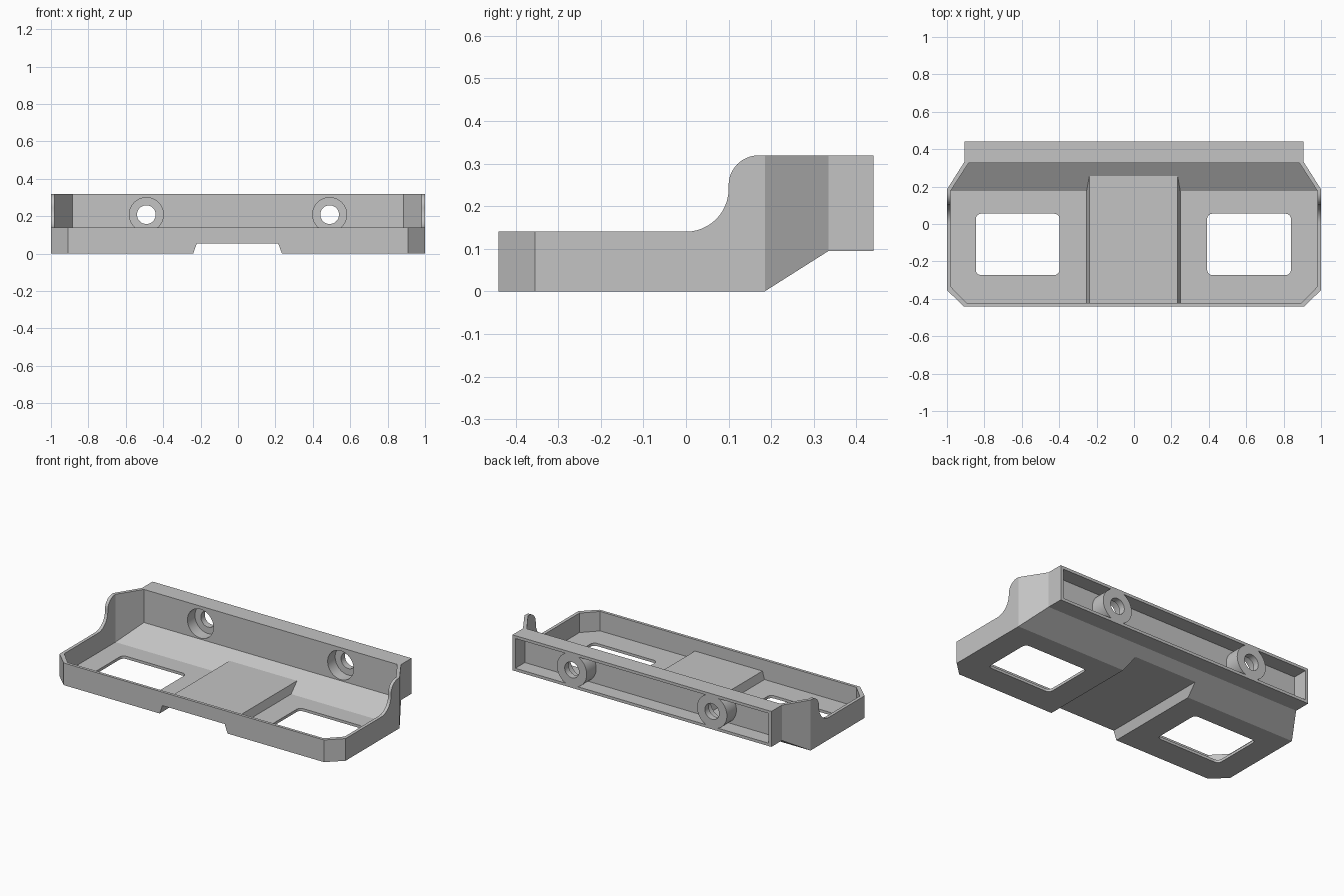
import bpy, bmesh
from math import sin, cos, pi, radians
from mathutils import Vector

cube = bpy.data.objects.get("Cube")
if cube:
    bpy.data.objects.remove(cube, do_unlink=True)

grey = bpy.data.materials.new("plain grey")
grey.use_nodes = True
grey.diffuse_color = (0.55, 0.55, 0.55, 1)
grey.node_tree.nodes["Principled BSDF"].inputs["Base Color"].default_value = grey.diffuse_color


def prism(name, points, axis, low, high):
    """Extrude a flat outline along x (y, z), y (x, z) or z (x, y)."""
    place = {"x": lambda a, b: (low, a, b),
             "y": lambda a, b: (a, low, b),
             "z": lambda a, b: (a, b, low)}[axis]
    bm = bmesh.new()
    face = bm.faces.new([bm.verts.new(place(a, b)) for a, b in points])
    new = bmesh.ops.extrude_face_region(bm, geom=[face])["geom"]
    move = Vector([high - low if axis == c else 0 for c in "xyz"])
    bmesh.ops.translate(bm, vec=move, verts=[v for v in new if isinstance(v, bmesh.types.BMVert)])
    bmesh.ops.recalc_face_normals(bm, faces=bm.faces)
    mesh = bpy.data.meshes.new(name)
    bm.to_mesh(mesh)
    bm.free()
    ob = bpy.data.objects.new(name, mesh)
    bpy.context.collection.objects.link(ob)
    mesh.materials.append(grey)
    return ob


def combine(ob, tool, operation):
    """Apply a boolean and discard the tool."""
    mod = ob.modifiers.new("cut", "BOOLEAN")
    mod.operation, mod.object, mod.solver = operation, tool, "EXACT"
    bpy.context.view_layer.objects.active = ob
    bpy.ops.object.modifier_apply(modifier=mod.name)
    bpy.data.objects.remove(tool, do_unlink=True)


def arc(cx, cy, r, start, end, n=12):
    return [(cx + r * cos(radians(start + (end - start) * i / n)),
             cy + r * sin(radians(start + (end - start) * i / n))) for i in range(n + 1)]


def circle(x, z, r):
    return arc(x, z, r, 0, 352.5, 47)


def mirrored(half):
    return half + [(-x, y) for x, y in reversed(half)]


def rectangle(x0, x1, y0, y1):
    return [(x0, y0), (x1, y0), (x1, y1), (x0, y1)]


def rounded(x0, x1, y0, y1, r):
    return (arc(x1 - r, y1 - r, r, 0, 90, 6) + arc(x0 + r, y1 - r, r, 90, 180, 6)
            + arc(x0 + r, y0 + r, r, 180, 270, 6) + arc(x1 - r, y0 + r, r, 270, 360, 6))


# Outer body: plan outline trimmed by the side profile with curved cheeks
body = prism("mounting_tray", mirrored([(0.91, -0.44), (1, -0.354), (1, 0.185),
                                        (0.905, 0.335), (0.905, 0.44)]), "z", -0.1, 0.5)
side = ([(-0.6, 0), (0.185, 0), (0.335, 0.095), (0.6, 0.095), (0.6, 0.319)]
        + arc(0.17, 0.249, 0.07, 90, 180) + arc(0, 0.24, 0.1, 0, -90) + [(-0.6, 0.14)])
combine(body, prism("side_profile", side, "x", -1.2, 1.2), "INTERSECT")

# Tray cavity with sloping back floor and raised centre
cavity = prism("cavity", mirrored([(0.895, -0.422), (0.98, -0.335), (0.98, 0.178),
                                   (0.885, 0.325)]), "z", -0.1, 0.6)
floor = [(-0.7, 0.017), (0.177, 0.017), (0.325, 0.11), (0.7, 0.11), (0.7, 0.55), (-0.7, 0.55)]
combine(cavity, prism("floor_profile", floor, "x", -1.2, 1.2), "INTERSECT")
hump = [(-0.264, -0.02), (0.258, -0.02), (0.233, 0.067), (-0.239, 0.067)]
combine(cavity, prism("raised_floor", hump, "y", -0.6, 0.6), "DIFFERENCE")
combine(body, cavity, "DIFFERENCE")

# Groove under the raised centre
groove = [(-0.247, -0.02), (0.242, -0.02), (0.215, 0.055), (-0.22, 0.055)]
combine(body, prism("groove", groove, "y", -0.6, 0.6), "DIFFERENCE")

# Floor windows
for x in (-0.622, 0.615):
    window = rounded(x - 0.224, x + 0.224, -0.273, 0.055, 0.028)
    combine(body, prism("window", window, "z", -0.1, 0.1), "DIFFERENCE")

# Hollow back leaving two round screw bosses
hollow = prism("hollow", rectangle(-0.885, 0.885, 0.113, 0.301), "y", 0.345, 0.5)
for x in (-0.49, 0.49):
    combine(hollow, prism("boss", circle(x, 0.208, 0.104), "y", 0.3, 0.6), "DIFFERENCE")
combine(body, hollow, "DIFFERENCE")

# Counterbored screw holes
for x in (-0.49, 0.49):
    combine(body, prism("counterbore", circle(x, 0.208, 0.091), "y", 0.26, 0.4), "DIFFERENCE")
    combine(body, prism("screw_hole", circle(x, 0.208, 0.05), "y", 0.3, 0.6), "DIFFERENCE")

bpy.ops.object.select_all(action="DESELECT")
body.select_set(True)
bpy.context.view_layer.objects.active = body
bpy.ops.object.shade_smooth_by_angle(angle=radians(25))
